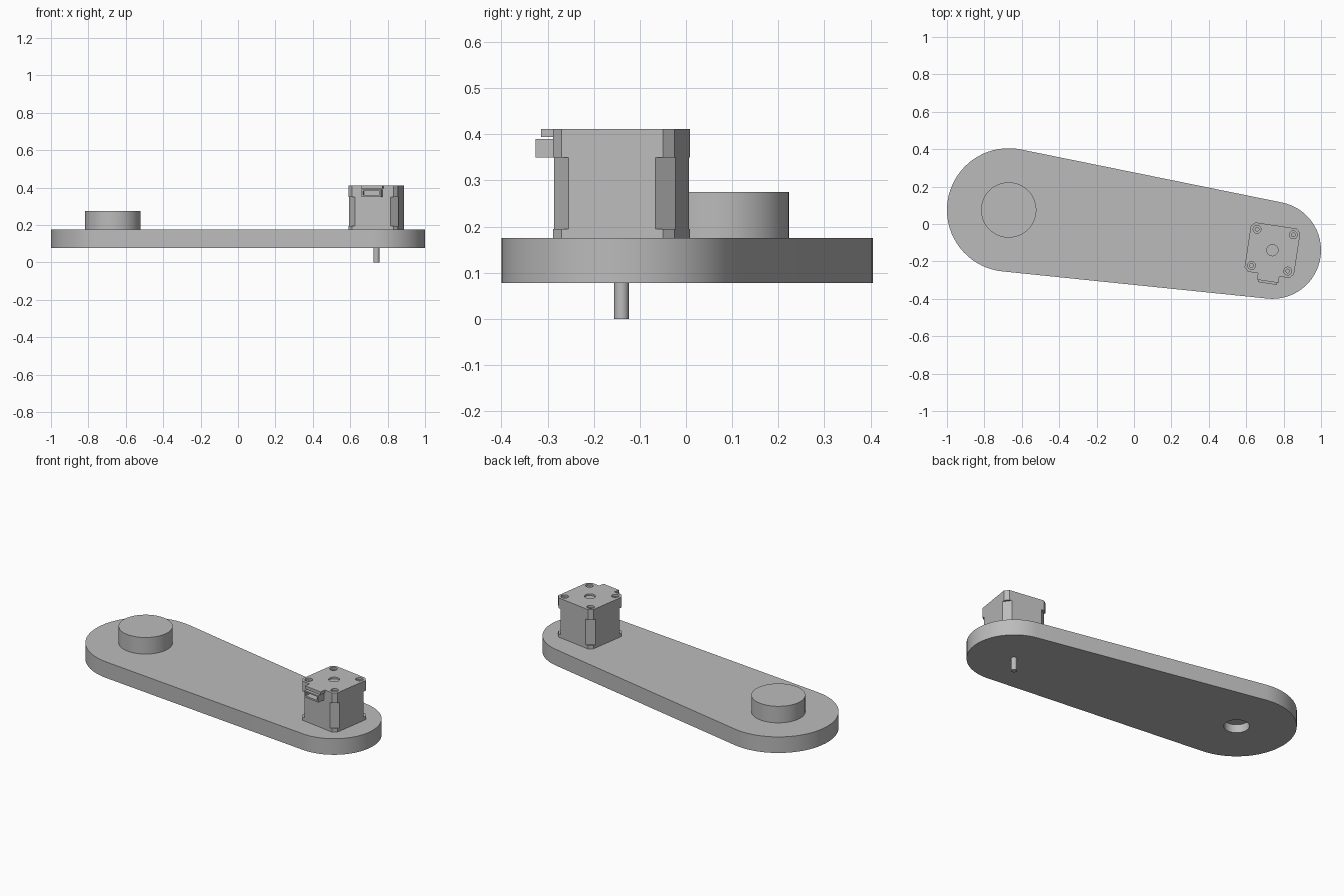
import bpy, bmesh, math
from mathutils import Matrix, Vector

cube = bpy.data.objects.get("Cube")
if cube:
    bpy.data.objects.remove(cube, do_unlink=True)

# Single flat colour
grey = bpy.data.materials.new("plain grey")
grey.use_nodes = True
colour = (0.5, 0.5, 0.5, 1)
grey.diffuse_color = colour
grey.node_tree.nodes["Principled BSDF"].inputs["Base Color"].default_value = colour

# Arm pivots: large round end and small round end
BIG, BIG_R = Vector((-0.67, 0.075)), 0.33
SMALL, SMALL_R = Vector((0.74, -0.14)), 0.26
PLATE_Z0, PLATE_Z1, TOP = 0.078, 0.175, 0.412
axis = SMALL - BIG
tilt = math.atan2(axis.y, axis.x)
motor_frame = Matrix.Translation(SMALL.to_3d()) @ Matrix.Rotation(tilt, 4, "Z")


def arc(centre, radius, start, end, steps):
    angles = [start + (end - start) * i / steps for i in range(steps + 1)]
    return [(centre[0] + radius * math.cos(a), centre[1] + radius * math.sin(a)) for a in angles]


def circle(centre, radius, steps=48):
    return arc(centre, radius, 0, math.tau, steps)[:-1]


def rectangle(x0, x1, y0, y1):
    return [(x0, y0), (x1, y0), (x1, y1), (x0, y1)]


def chamfered_square(h, c):
    return [(h, c - h), (h, h - c), (h - c, h), (c - h, h),
            (-h, h - c), (-h, c - h), (c - h, -h), (h - c, -h)]


def prism(name, outline, z0, z1, frame=None):
    bm = bmesh.new()
    base = bm.faces.new([bm.verts.new((x, y, z0)) for x, y in outline])
    top = bmesh.ops.extrude_face_region(bm, geom=[base])
    moved = [v for v in top["geom"] if isinstance(v, bmesh.types.BMVert)]
    bmesh.ops.translate(bm, verts=moved, vec=(0, 0, z1 - z0))
    bmesh.ops.recalc_face_normals(bm, faces=bm.faces)
    if frame:
        bm.transform(frame)
    mesh = bpy.data.meshes.new(name)
    bm.to_mesh(mesh)
    bm.free()
    mesh.materials.append(grey)
    ob = bpy.data.objects.new(name, mesh)
    bpy.context.collection.objects.link(ob)
    return ob


def activate(ob):
    bpy.ops.object.select_all(action="DESELECT")
    ob.select_set(True)
    bpy.context.view_layer.objects.active = ob


def cut(ob, outline, z0, z1, frame=None):
    cutter = prism("cutter", outline, z0, z1, frame)
    cutter.hide_render = True
    mod = ob.modifiers.new("cut", "BOOLEAN")
    mod.operation, mod.solver, mod.object = "DIFFERENCE", "EXACT", cutter
    activate(ob)
    bpy.ops.object.modifier_apply(modifier=mod.name)
    bpy.data.objects.remove(cutter, do_unlink=True)


def smooth(ob):
    activate(ob)
    bpy.ops.object.shade_smooth_by_angle(angle=math.radians(30))


# Arm plate: two arcs joined by their outer tangents, with a blind hole below
spread = math.acos((BIG_R - SMALL_R) / axis.length)
outline = arc(BIG, BIG_R, tilt + spread, tilt + math.tau - spread, 36)
outline += arc(SMALL, SMALL_R, tilt - spread, tilt + spread, 32)
plate = prism("arm_plate", outline, PLATE_Z0, PLATE_Z1)
cut(plate, circle(BIG, 0.07), PLATE_Z0 - 0.05, PLATE_Z0 + 0.05)

# Round boss on the large end, shaft under the small end
boss = prism("pivot_boss", circle(BIG, 0.148), PLATE_Z1, 0.275)
shaft = prism("motor_shaft", circle(SMALL, 0.016, 32), 0, PLATE_Z0 + 0.01)

# Motor: end caps with small corner chamfers, middle with larger ones
HALF = 0.1335
prism("motor_front_cap", chamfered_square(HALF, 0.022), PLATE_Z1, 0.195, motor_frame)
prism("motor_body", chamfered_square(HALF, 0.038), 0.195, 0.35, motor_frame)
cap = prism("motor_rear_cap", chamfered_square(HALF, 0.022), 0.35, TOP, motor_frame)

# Stepped screw holes and shallow bearing recess in the rear cap
for x in (-0.098, 0.098):
    for y in (-0.098, 0.098):
        cut(cap, circle((x, y), 0.021, 24), TOP - 0.012, TOP + 0.02, motor_frame)
        cut(cap, circle((x, y), 0.01, 24), TOP - 0.03, TOP + 0.02, motor_frame)
cut(cap, circle((0, 0), 0.03, 32), TOP - 0.01, TOP + 0.02, motor_frame)

# Cable socket with a slot, under a small lip
prism("socket_lip", rectangle(-0.058, 0.058, -0.168, -HALF), 0.394, TOP, motor_frame)
socket = prism("cable_socket", rectangle(-0.052, 0.052, -0.18, -HALF), 0.35, 0.39, motor_frame)
cut(socket, rectangle(-0.044, 0.044, -0.2, -0.145), 0.36, 0.382, motor_frame)

for part in (plate, boss, shaft, cap):
    smooth(part)
